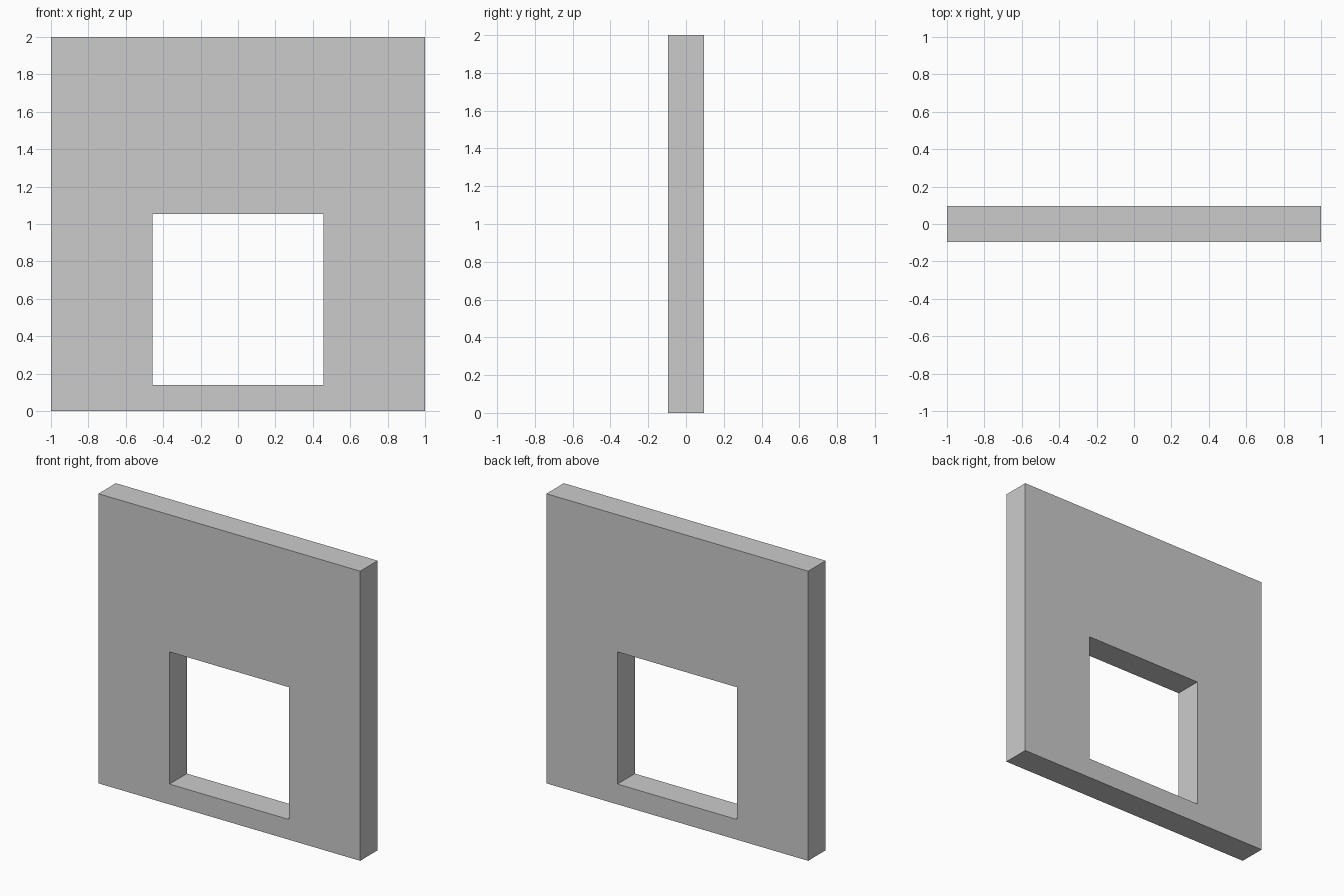
import bpy
import bmesh

if "Cube" in bpy.data.objects:
    bpy.data.objects.remove(bpy.data.objects["Cube"])

HALF_DEPTH = 0.095


def rect(x, z0, z1):
    return [(-x, z0), (x, z0), (x, z1), (-x, z1)]


bm = bmesh.new()


def ring(points, y):
    return [bm.verts.new((x, y, z)) for x, z in points]


# Wall outline and square window opening, on the front and back
outer = rect(1.0, 0.0, 2.0)
inner = rect(0.457, 0.14, 1.053)
front_out, front_in = ring(outer, -HALF_DEPTH), ring(inner, -HALF_DEPTH)
back_out, back_in = ring(outer, HALF_DEPTH), ring(inner, HALF_DEPTH)

# Front, opening lining, back and outer edges, as four bands of quads
loops = [front_out, front_in, back_in, back_out]
for a, b in zip(loops, loops[1:] + loops[:1]):
    for i in range(4):
        j = (i + 1) % 4
        bm.faces.new((a[i], a[j], b[j], b[i]))
bmesh.ops.recalc_face_normals(bm, faces=bm.faces)

mesh = bpy.data.meshes.new("window_wall")
bm.to_mesh(mesh)
bm.free()
wall = bpy.data.objects.new("window_wall", mesh)
bpy.context.collection.objects.link(wall)
